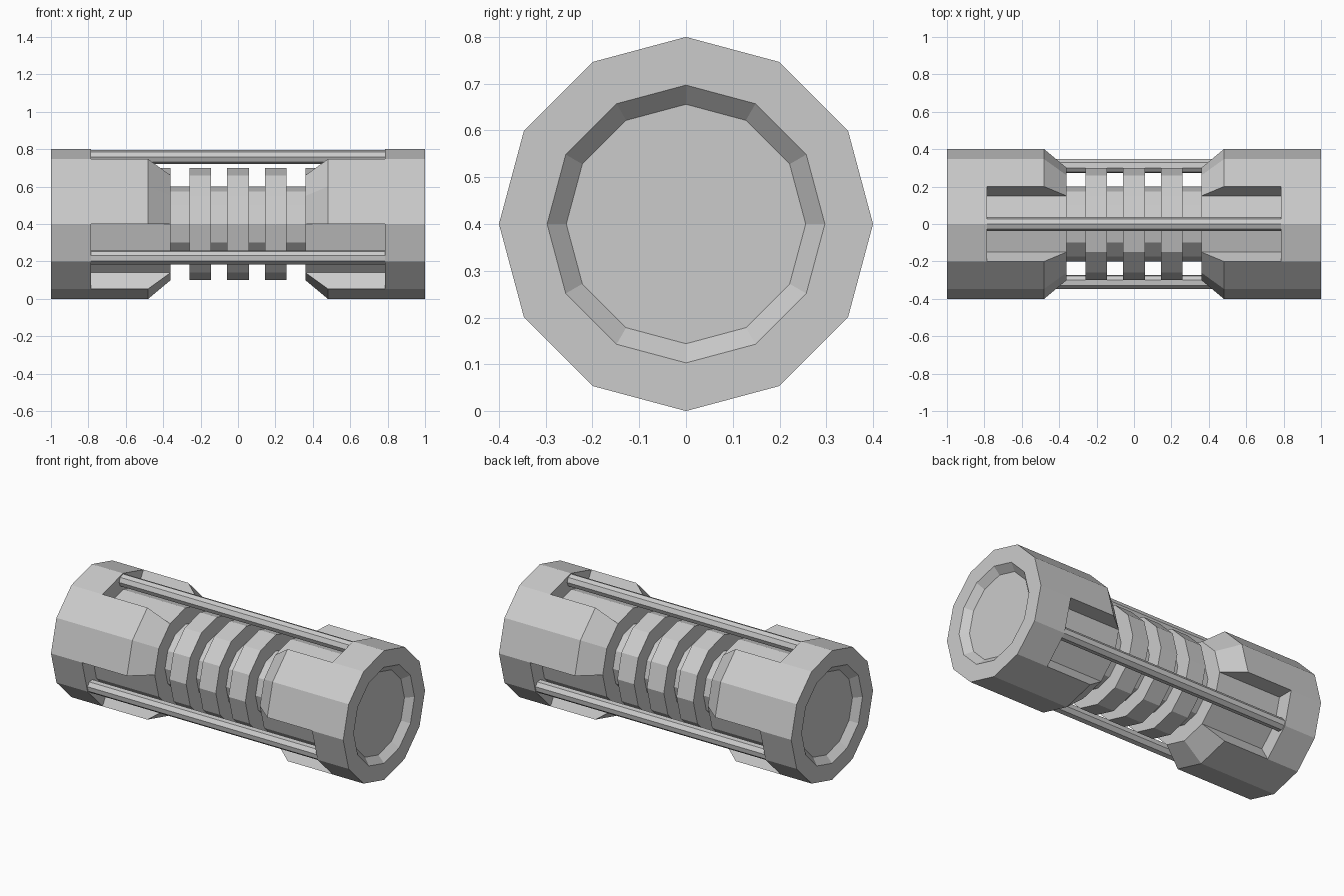
import bpy, bmesh
from math import sin, cos, radians

if "Cube" in bpy.data.objects:
    bpy.data.objects.remove(bpy.data.objects["Cube"])

CZ = 0.4      # height of the long axis
SLOT = 0.787  # outer end of the slots


def point(x, r, deg):
    return (x, r * cos(radians(deg)), CZ + r * sin(radians(deg)))


def finish(bm, name):
    bmesh.ops.remove_doubles(bm, verts=bm.verts, dist=1e-5)
    bmesh.ops.recalc_face_normals(bm, faces=bm.faces)
    me = bpy.data.meshes.new(name)
    bm.to_mesh(me)
    bm.free()
    ob = bpy.data.objects.new(name, me)
    bpy.context.collection.objects.link(ob)
    return ob


def lathe(name, profile, sides=12):
    """Revolve (x, radius) points about the long axis; both ends capped."""
    bm = bmesh.new()
    rings = [[bm.verts.new(point(x, r, 360 * k / sides)) for k in range(sides)]
             for x, r in profile]
    for a, b in zip(rings, rings[1:]):
        for k in range(sides):
            n = (k + 1) % sides
            bm.faces.new((a[k], a[n], b[n], b[k]))
    bm.faces.new(rings[0])
    bm.faces.new(rings[-1])
    return finish(bm, name)


def sweep_block(name, profile, angles):
    """Solid sector: the (x, radius) outline repeated at each angle."""
    bm = bmesh.new()
    secs = [[bm.verts.new(point(x, r, a)) for x, r in profile] for a in angles]
    n = len(profile)
    for a, b in zip(secs, secs[1:]):
        for i in range(n):
            j = (i + 1) % n
            bm.faces.new((a[i], a[j], b[j], b[i]))
    bm.faces.new(secs[0])
    bm.faces.new(secs[-1])
    return finish(bm, name)


# central core with three raised rings
half = [(0.36, 0.2), (0.26, 0.2), (0.26, 0.3), (0.145, 0.3),
        (0.145, 0.2), (0.058, 0.2), (0.058, 0.3)]
lathe("ringed_core", [(-x, r) for x, r in half] + half[::-1])

for s, side in ((-1, "left"), (1, "right")):
    # end cap with bevelled recess, and the narrower barrel behind it
    lathe(f"end_cap_{side}", [(s * x, r) for x, r in
          [(0.96, 0.256), (1, 0.297), (1, 0.4), (SLOT, 0.4),
           (SLOT, 0.3), (0.36, 0.3)]])
    # three tapered claws reaching inward between the slots
    for i in range(3):
        a = 120 * i
        sweep_block(f"claw_{side}_{i + 1}", [(s * x, r) for x, r in
                    [(SLOT, 0.4), (0.48, 0.4), (0.36, 0.3), (SLOT, 0.28)]],
                    (a, a + 30, a + 60))

# three thin octagonal rods running along the slots
for i in range(3):
    a = 90 + 120 * i
    bm = bmesh.new()
    ends = []
    for x in (-SLOT, SLOT):
        _, cy, cz = point(0, 0.358, a)
        ends.append([bm.verts.new((x, cy + 0.038 * cos(radians(a + 45 * k)),
                                   cz + 0.038 * sin(radians(a + 45 * k))))
                     for k in range(8)])
    for k in range(8):
        n = (k + 1) % 8
        bm.faces.new((ends[0][k], ends[0][n], ends[1][n], ends[1][k]))
    bm.faces.new(ends[0])
    bm.faces.new(ends[1])
    finish(bm, f"rod_{i + 1}")
